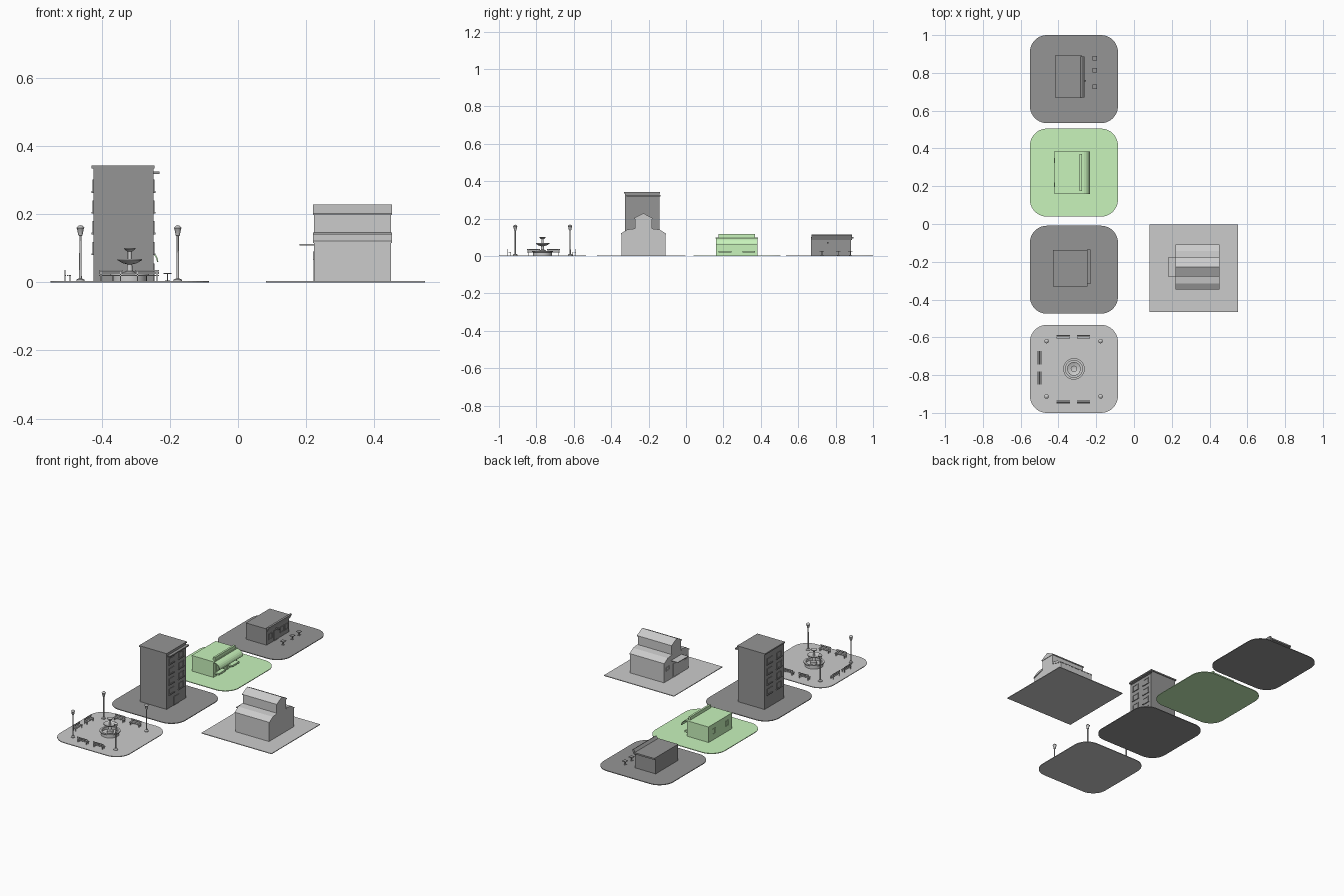
import bpy, bmesh, math
from mathutils import Vector

if "Cube" in bpy.data.objects:
    bpy.data.objects.remove(bpy.data.objects["Cube"])


def material(name, col):
    m = bpy.data.materials.new(name)
    m.diffuse_color = (*col, 1)
    m.use_nodes = True
    m.node_tree.nodes["Principled BSDF"].inputs["Base Color"].default_value = m.diffuse_color
    return m


DARK = material("charcoal", (0.30, 0.30, 0.30))
GREEN = material("green", (0.58, 0.90, 0.50))


def finish(name, bm, mat=None, smooth=False):
    bmesh.ops.recalc_face_normals(bm, faces=bm.faces)
    me = bpy.data.meshes.new(name)
    bm.to_mesh(me)
    bm.free()
    ob = bpy.data.objects.new(name, me)
    bpy.context.collection.objects.link(ob)
    if mat:
        me.materials.append(mat)
    if smooth:
        bpy.context.view_layer.objects.active = ob
        ob.select_set(True)
        bpy.ops.object.shade_smooth_by_angle(angle=math.radians(35))
        ob.select_set(False)
    return ob


def extrude(name, pts, vec, mat=None):
    """Closed planar outline swept along vec."""
    bm = bmesh.new()
    f = bm.faces.new([bm.verts.new(p) for p in pts])
    r = bmesh.ops.extrude_face_region(bm, geom=[f], use_keep_orig=True)
    bmesh.ops.translate(bm, vec=vec, verts=[v for v in r["geom"] if isinstance(v, bmesh.types.BMVert)])
    return finish(name, bm, mat)


def box(name, x0, x1, y0, y1, z0, z1, mat=None):
    return extrude(name, [(x0, y0, z0), (x1, y0, z0), (x1, y1, z0), (x0, y1, z0)], (0, 0, z1 - z0), mat)


def xprism(name, yz, x0, x1, mat=None):
    return extrude(name, [(x0, y, z) for y, z in yz], (x1 - x0, 0, 0), mat)


def yprism(name, xz, y0, y1, mat=None):
    return extrude(name, [(x, y0, z) for x, z in xz], (0, y1 - y0, 0), mat)


def lathe(name, prof, cx, cy, n=24):
    bm = bmesh.new()
    vs = [bm.verts.new((r, 0, z)) for r, z in prof]
    es = [bm.edges.new(e) for e in zip(vs, vs[1:])]
    bmesh.ops.spin(bm, geom=vs + es, cent=(0, 0, 0), axis=(0, 0, 1), angle=2 * math.pi, steps=n)
    bmesh.ops.remove_doubles(bm, verts=bm.verts, dist=1e-5)
    bmesh.ops.translate(bm, vec=(cx, cy, 0), verts=bm.verts)
    return finish(name, bm, smooth=True)


def tile(name, cx, cy, mat, h=0.233, r=0.09, n=10):
    pts = []
    for k, (sx, sy) in enumerate([(1, 1), (-1, 1), (-1, -1), (1, -1)]):
        for i in range(n + 1):
            a = (k + i / n) * math.pi / 2
            pts.append((cx + sx * (h - r) + r * math.cos(a), cy + sy * (h - r) + r * math.sin(a), 0))
    extrude(name, pts, (0, 0, T), mat)


def window(name, x, y, z, w, h, mat, d=0.003):
    """Raised frame with a mullion, on a wall facing +x or -x."""
    s = 0.004
    for a in (-1, 1):
        box(name + "_side", x - d, x + d, y + a * w / 2 - s / 2, y + a * w / 2 + s / 2, z, z + h, mat)
        zz = z if a < 0 else z + h
        box(name + "_rail", x - d, x + d, y - w / 2 - s / 2, y + w / 2 + s / 2, zz - s / 2, zz + s / 2, mat)
    box(name + "_pane", x - d / 3, x + d / 3, y - w / 2, y + w / 2, z, z + h, mat)


T = 0.004
TX = -0.318

# ground tiles
tile("cafe_tile", TX, 0.767, DARK)
tile("shop_tile", TX, 0.272, GREEN)
tile("tower_tile", TX, -0.242, DARK)
tile("plaza_tile", TX, -0.767, None)
box("barn_tile", 0.082, 0.55, -0.466, -0.002, 0, T)

# tower
box("tower_body", -0.425, -0.248, -0.327, -0.143, T, 0.335, DARK)
box("tower_roof", -0.43, -0.245, -0.331, -0.138, 0.335, 0.343, DARK)
box("tower_ledge", -0.248, -0.231, -0.318, -0.136, 0.319, 0.326, DARK)
for i in range(4):
    for y in (-0.28, -0.19):
        z = 0.085 + i * 0.061
        for x in (-0.425, -0.248):
            window("tower_window", x, y, z, 0.044, 0.032, DARK)
            box("tower_sill", x - 0.005, x + 0.005, y - 0.027, y + 0.027, z - 0.005, z, DARK)
window("tower_door", -0.248, -0.235, T, 0.05, 0.05, DARK)

# green shop
box("shop_body", -0.42, -0.275, 0.16, 0.383, T, 0.095, GREEN)
box("shop_roof", -0.42, -0.272, 0.158, 0.386, 0.093, 0.099, GREEN)
box("shop_parapet", -0.288, -0.276, 0.175, 0.37, 0.095, 0.118, GREEN)
arc = [(-0.276 + 0.042 * math.sin(a), 0.06 + 0.036 * math.cos(a)) for a in [i * math.pi / 12 for i in range(7)]]
inner = [(-0.276 + 0.038 * math.sin(a), 0.06 + 0.032 * math.cos(a)) for a in [i * math.pi / 12 for i in range(7)]]
yprism("shop_awning", arc + inner[::-1], 0.16, 0.383, GREEN)
window("shop_door", -0.275, 0.272, T, 0.036, 0.055, GREEN)
for y in (0.208, 0.336):
    window("shop_window", -0.275, y, 0.034, 0.05, 0.036, GREEN)
    box("window_box", -0.275, -0.25, y - 0.034, y + 0.034, 0.018, 0.028, GREEN)
    window("shop_back_window", -0.42, y, 0.04, 0.022, 0.03, GREEN)

# cafe
box("cafe_body", -0.415, -0.277, 0.668, 0.882, T, 0.095, DARK)
box("cafe_roof", -0.415, -0.277, 0.668, 0.895, 0.093, 0.102, DARK)
yprism("cafe_sign", [(-0.285, 0.085), (-0.274, 0.085), (-0.262, 0.112), (-0.27, 0.116), (-0.285, 0.1)], 0.67, 0.888, DARK)
window("cafe_door", -0.277, 0.757, T, 0.04, 0.06, DARK)
box("cafe_lamp", -0.277, -0.255, 0.754, 0.762, 0.068, 0.075, DARK)
for y in (0.705, 0.815, 0.858):
    window("cafe_window", -0.277, y, 0.03, 0.034, 0.032, DARK)
for y in (0.878, 0.814, 0.727):
    box("table_top", -0.219, -0.195, y - 0.012, y + 0.012, 0.024, 0.027, DARK)
    box("table_leg", -0.209, -0.205, y - 0.002, y + 0.002, T, 0.024, DARK)
    box("table_foot", -0.214, -0.2, y - 0.007, y + 0.007, T, 0.006, DARK)

# barn: walls with nave, side roofs, ridge roof, canopy
C = -0.228
half = [(0.118, T), (0.118, 0.118), (0.085, 0.138), (0.045, 0.144), (0.045, 0.2), (0, 0.223)]


def mirrored(h):
    return [(C + y, z) for y, z in h] + [(C - y, z) for y, z in reversed(h) if y > 0]


xprism("barn_walls", mirrored(half), 0.224, 0.45)
xprism("ridge_roof", mirrored([(0.05, 0.198), (0.05, 0.203), (0, 0.229)]), 0.221, 0.453)
for s in (-1, 1):
    side = [(0.12, 0.116), (0.12, 0.121), (0.086, 0.142), (0.045, 0.147), (0.045, 0.138)]
    xprism("side_roof", [(C + s * y, z) for y, z in side], 0.221, 0.453)
    window("barn_window", 0.224, C + s * 0.083, 0.068, 0.03, 0.02, None)
box("barn_canopy", 0.18, 0.226, C - 0.05, C + 0.05, 0.109, 0.113)
window("barn_door", 0.224, C, T, 0.06, 0.08, None, d=0.002)

# plaza fountain: basin, stem and two bowls
FY = -0.767
lathe("fountain_basin", [(0, T), (0.05, T), (0.05, 0.02), (0.057, 0.022), (0.057, 0.028), (0.045, 0.028),
                         (0.045, 0.014), (0, 0.014)], TX, FY, 32)
lathe("fountain_stem", [(0, 0.01), (0.018, 0.01), (0.018, 0.03), (0.009, 0.034), (0.007, 0.053), (0.02, 0.056), (0.036, 0.065),
                        (0.036, 0.069), (0.022, 0.062), (0.006, 0.061), (0.006, 0.09), (0.017, 0.098),
                        (0.017, 0.101), (0, 0.096)], TX, FY)

# lamps at the four corners
for x in (-0.463, -0.177):
    for y in (-0.62, -0.913):
        lathe("lamp_post", [(0, T), (0.012, T), (0.012, 0.008), (0.004, 0.012), (0.003, 0.136), (0.006, 0.138),
                            (0.01, 0.158), (0.012, 0.16), (0.005, 0.167), (0, 0.168)], x, y, 12)


def bench(cx, cy, ox, oy):
    """Bench whose back faces the outward direction (ox, oy)."""
    def part(name, a0, a1, b0, b1, z0, z1):
        # a runs along the bench, b runs outward
        xs = sorted((cx - oy * a0 + ox * b0, cx - oy * a1 + ox * b1))
        ys = sorted((cy + ox * a0 + oy * b0, cy + ox * a1 + oy * b1))
        box(name, *xs, *ys, z0, z1)
    for b in (-0.009, -0.002, 0.005):
        part("bench_slat", -0.035, 0.035, b, b + 0.005, 0.018, 0.021)
    for z in (0.025, 0.032):
        part("bench_back", -0.035, 0.035, 0.008, 0.01, z, z + 0.005)
    for a in (-0.03, 0.027):
        part("bench_leg", a, a + 0.003, -0.008, -0.005, T, 0.018)
        part("bench_post", a, a + 0.003, 0.007, 0.01, T, 0.037)


for x in (-0.374, -0.267):
    bench(x, -0.598, 0, 1)
    bench(x, -0.944, 0, -1)
for y in (-0.708, -0.815):
    bench(-0.5, y, -1, 0)
